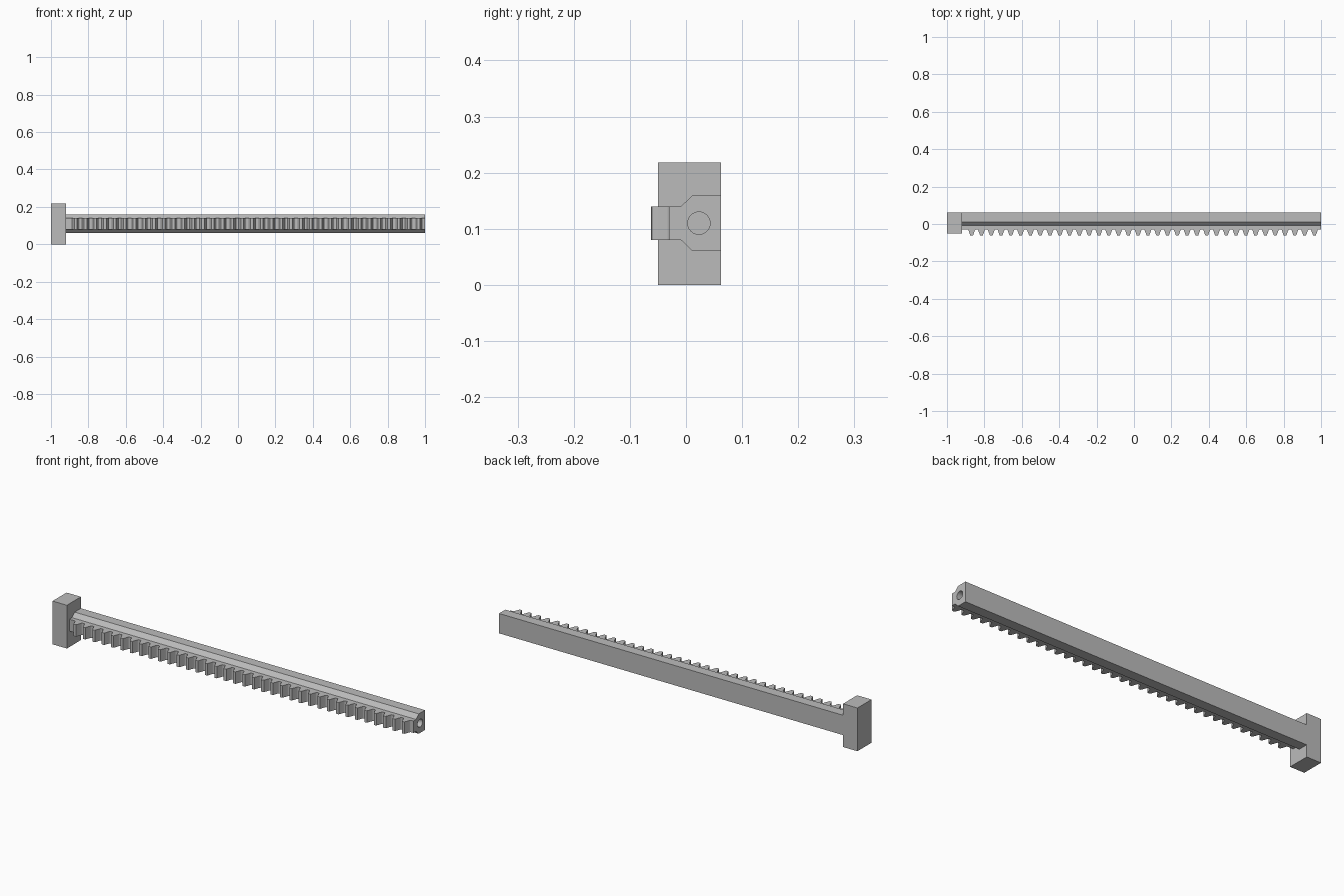
import bpy, bmesh, math
from mathutils import Vector

cube = bpy.data.objects.get("Cube")
if cube:
    bpy.data.objects.remove(cube, do_unlink=True)

grey = bpy.data.materials.new("plain grey")
grey.use_nodes = True
colour = (0.5, 0.5, 0.5, 1)
grey.diffuse_color = colour
grey.node_tree.nodes["Principled BSDF"].inputs["Base Color"].default_value = colour


def prism(name, outline, direction):
    """Extrude a closed 3D outline along a direction."""
    bm = bmesh.new()
    face = bm.faces.new([bm.verts.new(p) for p in outline])
    out = bmesh.ops.extrude_face_region(bm, geom=[face], use_keep_orig=True)
    verts = [g for g in out["geom"] if isinstance(g, bmesh.types.BMVert)]
    bmesh.ops.translate(bm, verts=verts, vec=Vector(direction))
    bmesh.ops.recalc_face_normals(bm, faces=bm.faces[:])
    mesh = bpy.data.meshes.new(name)
    bm.to_mesh(mesh)
    bm.free()
    mesh.materials.append(grey)
    obj = bpy.data.objects.new(name, mesh)
    bpy.context.collection.objects.link(obj)
    return obj


BACK, TIP, ROOT = 0.062, -0.062, -0.03
MID, END, STOP = 0.11, 1.0, -0.92
NECK = -0.009          # where the toothed strip meets the bar
STRIP = 0.03           # half height of the toothed strip

# End stop block
prism("end_stop", [(-1, y, z) for y, z in
      ((-0.05, 0), (BACK, 0), (BACK, 0.218), (-0.05, 0.218))], (STOP + 1, 0, 0))

# Chamfered bar, mirrored about its middle height
half = [(BACK, 0.05), (0.012, 0.05), (NECK, STRIP)]
section = [(y, MID + h) for y, h in half] + [(y, MID - h) for y, h in reversed(half)]
bar = prism("bar", [(STOP, y, z) for y, z in section], (END - STOP, 0, 0))

# Blind round hole in the free end
hole = prism("hole_cutter", [(END + 0.02, 0.023 + 0.02 * math.cos(a), MID + 0.02 * math.sin(a))
             for a in (math.tau * i / 32 for i in range(32))], (-0.17, 0, 0))
hole.hide_render = True
hole.hide_set(True)
cut = bar.modifiers.new("hole", "BOOLEAN")
cut.operation, cut.object, cut.solver = "DIFFERENCE", hole, "EXACT"

# Toothed strip: straight flanks with small rounded corners at root and tip
PITCH, COUNT, FIRST = math.pi / 60, 36, -0.868
flank = [(0.021, ROOT), (0.0187, ROOT - 0.0012), (0.0172, ROOT - 0.004),
         (0.0084, TIP + 0.004), (0.0073, TIP + 0.0012), (0.005, TIP)]
path = [(STOP, NECK), (STOP, ROOT)]
for i in range(COUNT):
    x = FIRST + i * PITCH
    path += [(x - w, y) for w, y in flank]
    path += [(x + w, y) for w, y in reversed(flank)]
path += [(END, ROOT), (END, NECK)]
teeth = prism("toothed_strip", [(x, y, MID - STRIP) for x, y in path], (0, 0, 2 * STRIP))

# Smooth the rounded surfaces only
for obj in (bar, teeth):
    bpy.ops.object.select_all(action="DESELECT")
    obj.select_set(True)
    bpy.context.view_layer.objects.active = obj
    bpy.ops.object.shade_smooth_by_angle(angle=math.radians(35))
